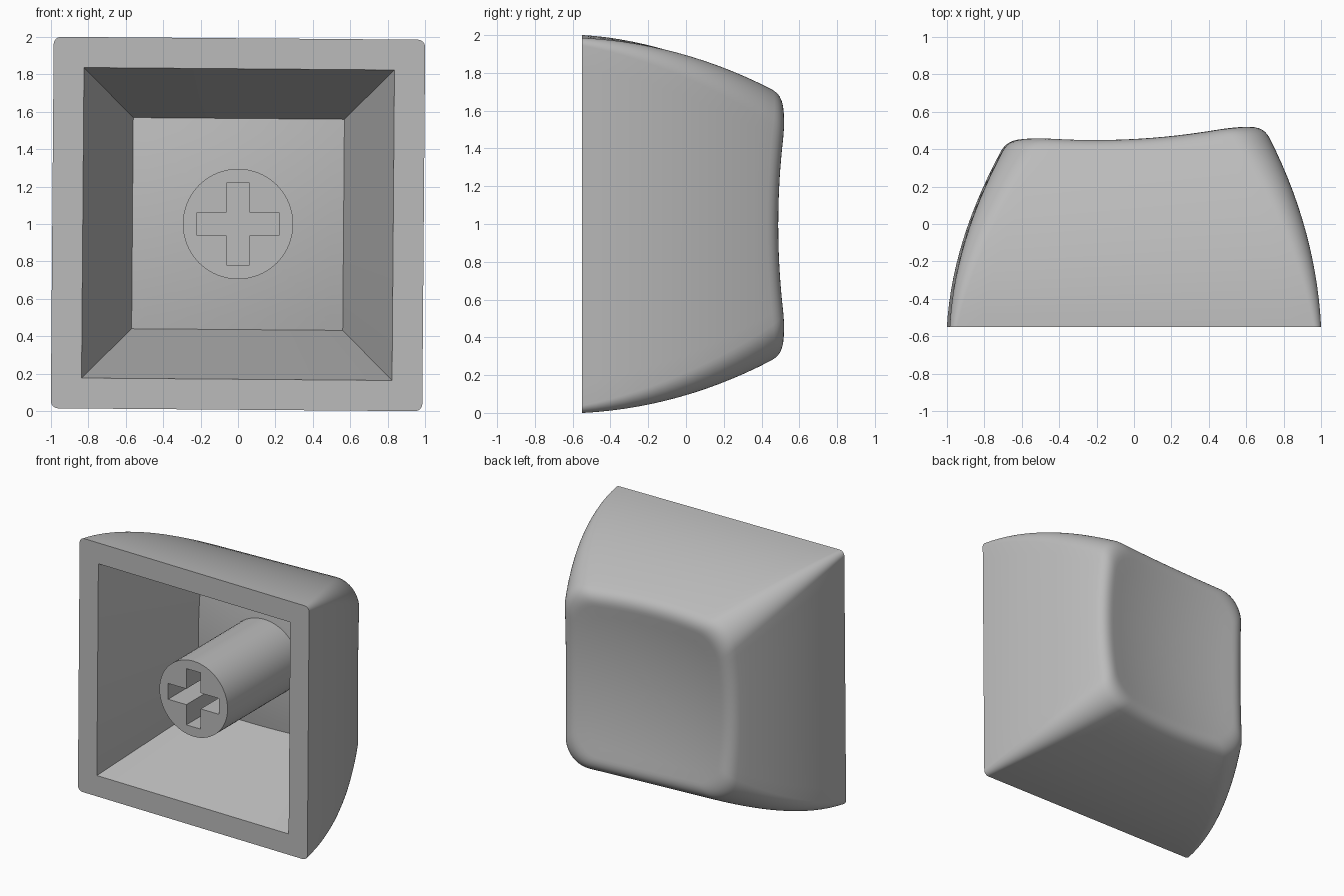
import bpy, bmesh, math
from mathutils import Matrix, Vector

cube = bpy.data.objects.get("Cube")
if cube:
    bpy.data.objects.remove(cube)

FRONT = -0.55      # plane of the open side
WALL_STEPS = 14
TURN = math.radians(0.45)

grey = bpy.data.materials.new("plain grey")
grey.use_nodes = True
grey.diffuse_color = (0.5, 0.5, 0.5, 1)
grey.node_tree.nodes["Principled BSDF"].inputs["Base Color"].default_value = (0.5, 0.5, 0.5, 1)


def outline(h, r, side=16, arc=10):
    """Rounded square of half width h and corner radius r, as (x, z) points."""
    pts = []
    for q in range(4):
        c, s = round(math.cos(q * math.pi / 2)), round(math.sin(q * math.pi / 2))
        local = [(h, (h - r) * (2 * i / side - 1)) for i in range(side)]
        for i in range(arc):
            a = i / arc * math.pi / 2
            local.append((h - r + r * math.cos(a), h - r + r * math.sin(a)))
        pts += [(x * c - z * s, x * s + z * c) for x, z in local]
    return pts


def dish(x, z):
    """Depth of the shallow spherical dish."""
    return 0.395 + ((x + 0.18) ** 2 + z * z) / 7


def wall(i, s):
    """Point i of the bulging, slightly tilted outer wall at height share s."""
    half = 0.993 - 0.303 * (0.18 * s + 0.82 * s * s)
    x, z = outline(half, 0.04 + 0.16 * s)[i]
    return Vector((x, FRONT + s * (1.02 + 0.07 * x), z))


def rim_share(i):
    """Height share at which the wall meets the dish."""
    low, high = 0.8, 1.2
    for _ in range(14):
        mid = (low + high) / 2
        p = wall(i, mid)
        if p.y < dish(p.x, p.z):
            low = mid
        else:
            high = mid
    return low


def finish(name, bm):
    bmesh.ops.remove_doubles(bm, verts=bm.verts, dist=0.0005)
    bmesh.ops.recalc_face_normals(bm, faces=bm.faces)
    mesh = bpy.data.meshes.new(name)
    bm.to_mesh(mesh)
    bm.free()
    mesh.materials.append(grey)
    ob = bpy.data.objects.new(name, mesh)
    bpy.context.collection.objects.link(ob)
    bpy.ops.object.select_all(action="DESELECT")
    ob.select_set(True)
    bpy.context.view_layer.objects.active = ob
    bpy.ops.object.shade_smooth_by_angle(angle=math.radians(30))
    return ob


def bridge(bm, a, b):
    for i in range(len(a)):
        j = (i + 1) % len(a)
        bm.faces.new((a[i], a[j], b[j], b[i]))


# Cap shell: one column per outline point, from ceiling centre round to dish centre
columns = []
for i, (cx, cz) in enumerate(outline(0.83, 0)):
    column = []
    # ceiling, parallel to the dish
    for k in range(1, 9):
        x, z = cx * 0.68 * k / 8, cz * 0.68 * k / 8
        column.append(Vector((x, dish(x, z) - 0.1, z)))
    # cavity mouth
    column.append(Vector((cx, FRONT, cz)))
    # outer wall
    top = rim_share(i)
    start = top - 0.07
    column += [wall(i, start * k / WALL_STEPS) for k in range(WALL_STEPS + 1)]
    # rounded rim
    p0, p1 = wall(i, start), wall(i, top)
    x, z = p1.x * 0.87, p1.z * 0.87
    p2 = Vector((x, dish(x, z), z))
    for k in range(1, 9):
        t = k / 8
        column.append(p0 * (1 - t) ** 2 + p1 * 2 * t * (1 - t) + p2 * t * t)
    # dish
    for k in range(7, 0, -1):
        x, z = p2.x * k / 8, p2.z * k / 8
        column.append(Vector((x, dish(x, z), z)))
    columns.append(column)

bm = bmesh.new()
rings = [[bm.verts.new(p) for p in ring] for ring in zip(*columns)]
for a, b in zip(rings, rings[1:]):
    bridge(bm, a, b)
for ring, offset in ((rings[0], -0.1), (rings[-1], 0)):
    centre = bm.verts.new((0, dish(0, 0) + offset, 0))
    for i, v in enumerate(ring):
        bm.faces.new((v, ring[(i + 1) % len(ring)], centre))
shell = finish("cap_shell", bm)
shell.matrix_world = Matrix.Translation((0, 0, 1)) @ Matrix.Rotation(TURN, 4, "Y")

# Stem: round post with a cross-shaped socket
bm = bmesh.new()
circle = [(0.295 * math.cos(k * math.pi / 32), 0.295 * math.sin(k * math.pi / 32)) for k in range(64)]
cross = []
for q in range(4):
    c, s = round(math.cos(q * math.pi / 2)), round(math.sin(q * math.pi / 2))
    cross += [(x * c - z * s, x * s + z * c)
              for x, z in ((0.22, -0.062), (0.22, 0.062), (0.062, 0.062))]
front_edges = []
for pts, back in ((circle, 0.34), (cross, 0.28)):
    near = [bm.verts.new((x, FRONT, z)) for x, z in pts]
    far = [bm.verts.new((x, back, z)) for x, z in pts]
    bridge(bm, near, far)
    bm.faces.new(far)
    front_edges += [bm.edges.get((near[i - 1], near[i])) for i in range(len(near))]
bmesh.ops.triangle_fill(bm, edges=front_edges, use_beauty=True)
stem = finish("stem", bm)
stem.location.z = 1
